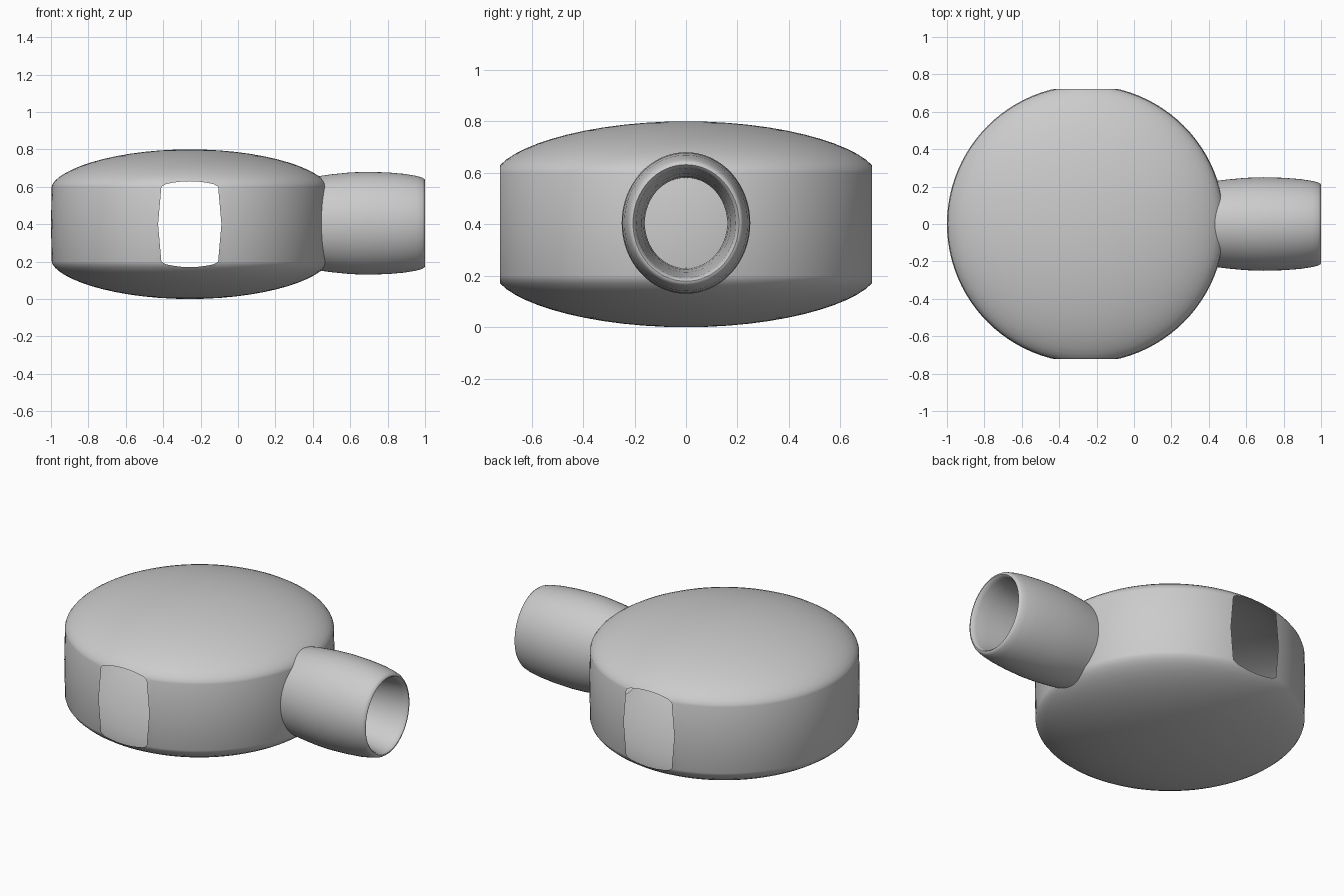
import bpy, bmesh, math

if "Cube" in bpy.data.objects:
    bpy.data.objects.remove(bpy.data.objects["Cube"])


def finish(bm, name, angle):
    mesh = bpy.data.meshes.new(name)
    bm.to_mesh(mesh)
    bm.free()
    ob = bpy.data.objects.new(name, mesh)
    bpy.context.collection.objects.link(ob)
    bpy.ops.object.select_all(action='DESELECT')
    ob.select_set(True)
    bpy.context.view_layer.objects.active = ob
    bpy.ops.object.shade_smooth_by_angle(angle=math.radians(angle))
    return ob


def loft(profile, place, n):
    """Sweep (radius, height) points around an axis; place() maps to 3D."""
    bm = bmesh.new()
    rings = []
    for r, h in profile:
        rings.append([bm.verts.new(place(r * math.cos(2 * math.pi * i / n),
                                         r * math.sin(2 * math.pi * i / n), h))
                      for i in range(n)])
    for a, b in zip(rings, rings[1:]):
        for i in range(n):
            j = (i + 1) % n
            bm.faces.new((a[i], a[j], b[j], b[i]))
    bmesh.ops.remove_doubles(bm, verts=bm.verts, dist=1e-5)
    return bm


# Round thin-shelled body: slightly bulged wall between two shallow domes
CX, R, RE = -0.258, 0.742, 0.738
dome = []
for k in range(15):
    t = math.radians(90 * k / 14)
    dome.append((RE * math.cos(t), 0.2 * math.sin(t) ** 1.2))
profile = [(r, 0.2 - h) for r, h in reversed(dome)]
profile += [(R, 0.4)]
profile += [(r, 0.6 + h) for r, h in dome]
bm = loft(profile, lambda u, v, h: (CX + u, v, h), 96)

# Slice the front and back flat, leaving open windows in the shell
for s in (-1, 1):
    bmesh.ops.bisect_plane(bm, geom=bm.verts[:] + bm.edges[:] + bm.faces[:],
                           plane_co=(0, s * 0.722, 0), plane_no=(0, s, 0),
                           clear_outer=True)
finish(bm, "body_shell", 25)

# Oval spout with a rounded lip and tapering bore
spout = [(0.225, 0.40), (0.238, 0.50), (0.247, 0.60), (0.25, 0.69),
         (0.247, 0.80), (0.24, 0.89), (0.23, 0.955), (0.222, 0.985),
         (0.214, 0.998), (0.206, 1.0), (0.199, 0.993), (0.193, 0.97),
         (0.185, 0.90), (0.174, 0.77), (0.165, 0.62), (0.16, 0.50),
         (0.16, 0.40)]
bm = loft(spout, lambda u, v, h: (h, u, 0.405 + 1.1 * v), 64)
finish(bm, "spout", 50)
